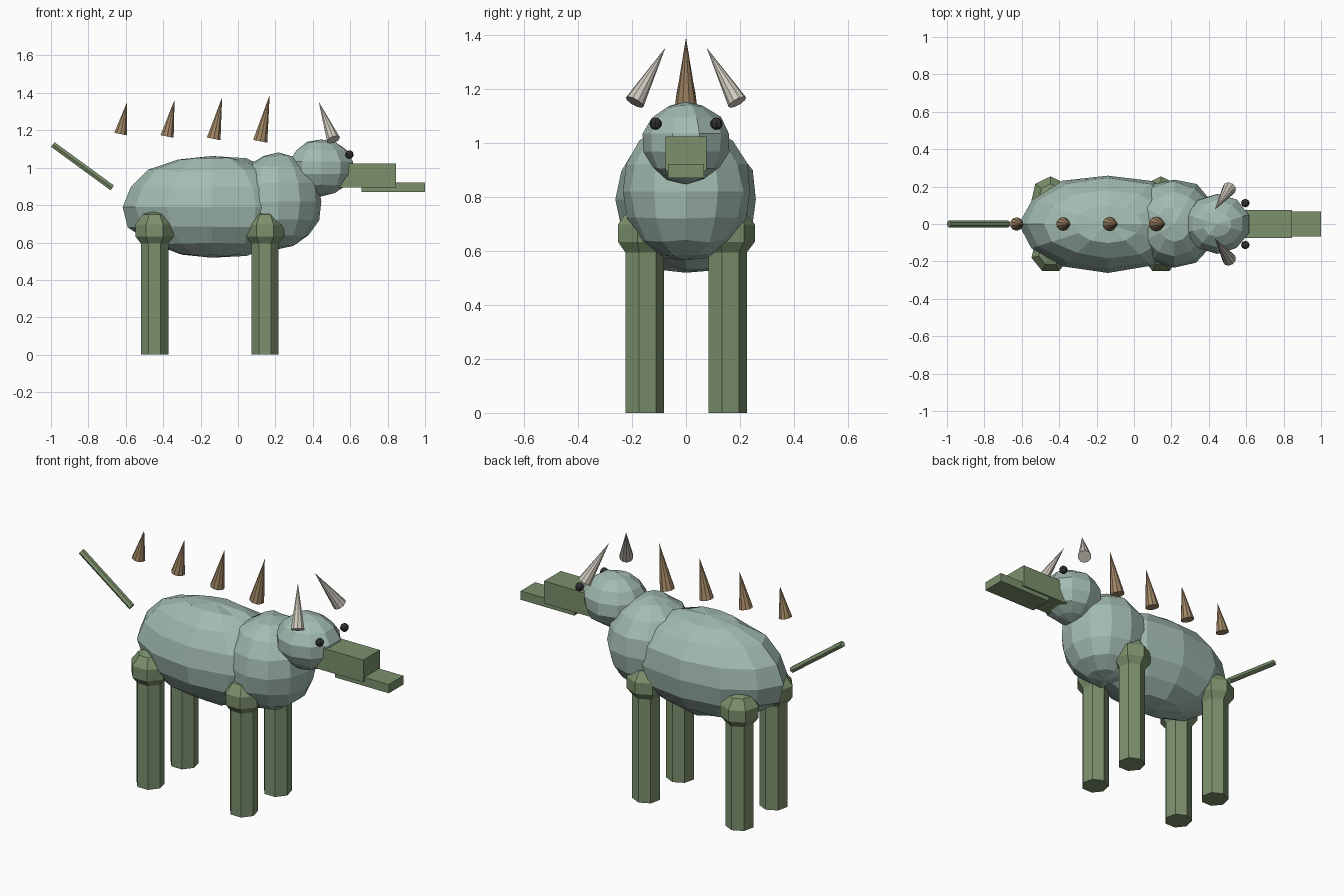
import bpy, bmesh, math, random
from mathutils import Vector, Matrix

if "Cube" in bpy.data.objects:
    bpy.data.objects.remove(bpy.data.objects["Cube"])

random.seed(4)

def material(name, rgb):
    m = bpy.data.materials.new(name)
    m.diffuse_color = (*rgb, 1)
    m.use_nodes = True
    m.node_tree.nodes["Principled BSDF"].inputs["Base Color"].default_value = m.diffuse_color
    return m

HIDE = material("hide", (0.36, 0.50, 0.44))
GREEN = material("limb_green", (0.20, 0.28, 0.15))
BROWN = material("spine_brown", (0.36, 0.24, 0.13))
BONE = material("bone", (0.62, 0.58, 0.51))
DARK = material("dark", (0.03, 0.03, 0.035))

def finish(name, bm, mat):
    bmesh.ops.recalc_face_normals(bm, faces=bm.faces)
    mesh = bpy.data.meshes.new(name)
    bm.to_mesh(mesh)
    bm.free()
    mesh.materials.append(mat)
    ob = bpy.data.objects.new(name, mesh)
    bpy.context.collection.objects.link(ob)
    return ob

def ball(name, centre, radii, mat, segs, rings, jitter=0.0):
    bm = bmesh.new()
    bmesh.ops.create_uvsphere(bm, u_segments=segs, v_segments=rings, radius=1)
    for v in bm.verts:
        k = 1 + random.uniform(-jitter, jitter)
        v.co = Vector(centre) + Vector(v.co[i] * radii[i] * k for i in range(3))
    return finish(name, bm, mat)

def rod(name, a, b, r1, r2, sides, mat):
    """Cylinder or cone running from point a to point b."""
    a, b = Vector(a), Vector(b)
    bm = bmesh.new()
    rot = Vector((0, 0, 1)).rotation_difference(b - a).to_matrix().to_4x4()
    bmesh.ops.create_cone(bm, cap_ends=True, segments=sides, radius1=r1, radius2=r2,
                          depth=(b - a).length,
                          matrix=Matrix.Translation((a + b) / 2) @ rot)
    bmesh.ops.remove_doubles(bm, verts=bm.verts, dist=1e-5)
    return finish(name, bm, mat)

def box(name, lo, hi, mat):
    lo, hi = Vector(lo), Vector(hi)
    bm = bmesh.new()
    bmesh.ops.create_cube(bm, size=1, matrix=Matrix.Translation((lo + hi) / 2)
                          @ Matrix.Diagonal((*(hi - lo), 1)))
    return finish(name, bm, mat)

# Faceted, slightly uneven torso, chest and head
ball("body", (-0.14, 0, 0.79), (0.475, 0.26, 0.277), HIDE, 12, 8, 0.03)
ball("chest", (0.215, 0, 0.82), (0.235, 0.24, 0.26), HIDE, 12, 8, 0.03)
ball("head", (0.445, 0, 1.0), (0.178, 0.162, 0.15), HIDE, 10, 7, 0.03)

# Snout and lower jaw
box("snout", (0.54, -0.075, 0.895), (0.845, 0.075, 1.022), GREEN)
box("lower_jaw", (0.66, -0.066, 0.87), (1.0, 0.066, 0.92), GREEN)

# Legs with hip joints
for end, x in (("rear", -0.446), ("front", 0.144)):
    for side, y in (("left", 0.15), ("right", -0.157)):
        rod(f"{end}_{side}_leg", (x, y, 0), (x, y, 0.67), 0.075, 0.075, 7, GREEN)
        ball(f"{end}_{side}_hip", (x, y, 0.665), (0.11, 0.11, 0.105), GREEN, 7, 5)

# Floating row of back spines, growing towards the head
for i in range(4):
    x, z = -0.628 + 0.249 * i, 1.18 - 0.013 * i
    h = 0.173 + 0.027 * i
    tip = (x + h * math.sin(0.2), 0, z + h * math.cos(0.2))
    rod(f"back_spine_{i + 1}", (x, 0, z), tip, 0.036 + 0.0015 * i, 0, 10, BROWN)

# Horns and eyes
for side, s in (("left", 1), ("right", -1)):
    rod(f"{side}_horn", (0.51, 0.19 * s, 1.15), (0.432, 0.076 * s, 1.352),
        0.037, 0, 10, BONE)
    ball(f"{side}_eye", (0.595, 0.112 * s, 1.07), (0.023,) * 3, DARK, 8, 6)

# Tail
rod("tail", (-0.672, 0, 0.892), (-0.99, 0, 1.124), 0.018, 0.018, 6, GREEN)
